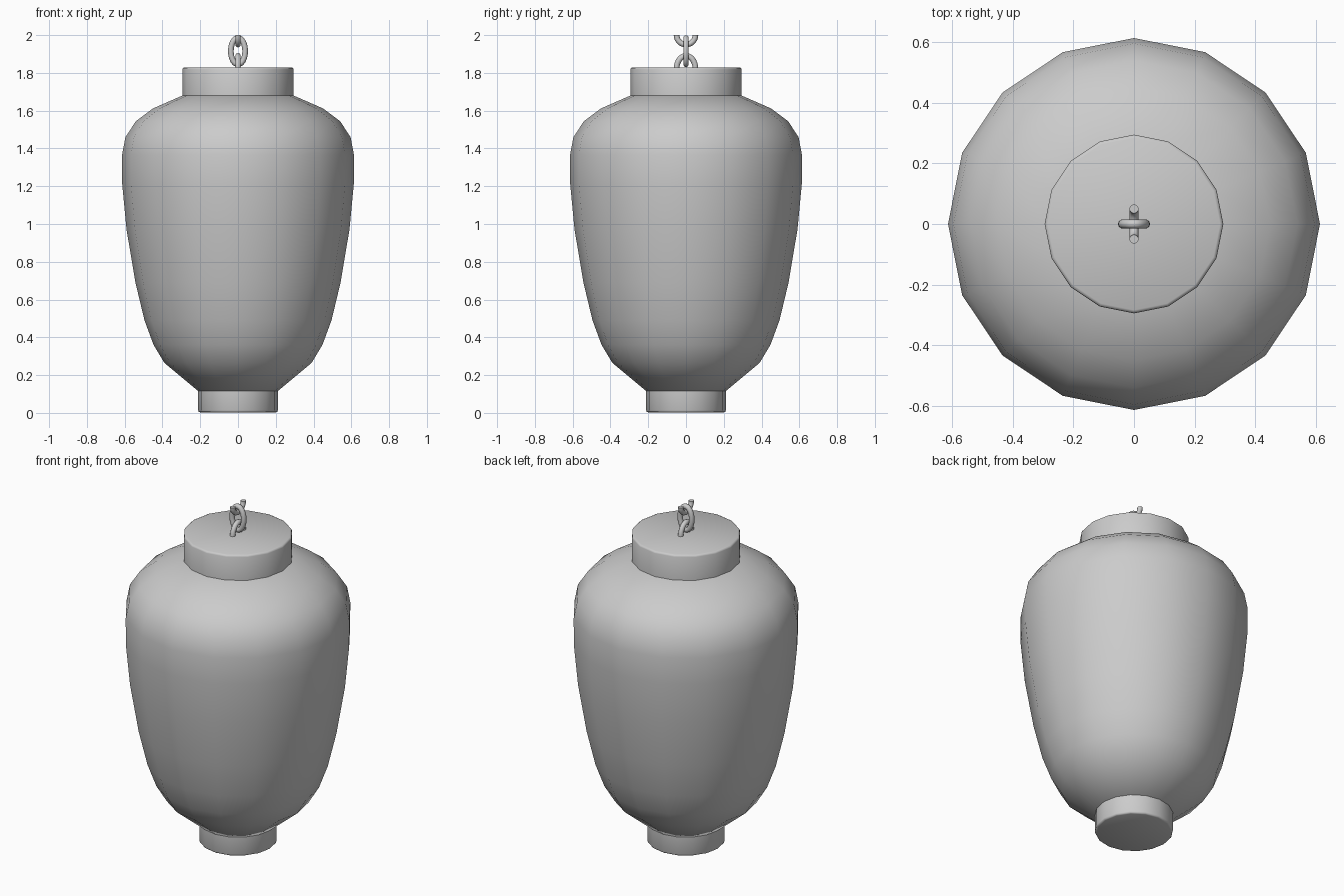
import bpy, bmesh, math
from mathutils import Vector

if "Cube" in bpy.data.objects:
    bpy.data.objects.remove(bpy.data.objects["Cube"])

SIDES = 16


def make_object(name, bm, angle):
    bmesh.ops.recalc_face_normals(bm, faces=bm.faces)
    mesh = bpy.data.meshes.new(name)
    bm.to_mesh(mesh)
    bm.free()
    obj = bpy.data.objects.new(name, mesh)
    bpy.context.collection.objects.link(obj)
    bpy.ops.object.select_all(action='DESELECT')
    obj.select_set(True)
    bpy.context.view_layer.objects.active = obj
    bpy.ops.object.shade_smooth_by_angle(angle=math.radians(angle))
    return obj


def bridge(bm, a, b):
    for i in range(len(a)):
        j = (i + 1) % len(a)
        bm.faces.new((a[i], a[j], b[j], b[i]))


def lathe(name, profile, caps, angle):
    """Revolve (radius, z) points around the z axis."""
    bm = bmesh.new()
    steps = [2 * math.pi * i / SIDES for i in range(SIDES)]
    rings = [[bm.verts.new((r * math.cos(a), r * math.sin(a), z)) for a in steps]
             for r, z in profile]
    for a, b in zip(rings, rings[1:]):
        bridge(bm, a, b)
    if caps:
        bm.faces.new(rings[0])
        bm.faces.new(rings[-1])
    return make_object(name, bm, angle)


def chain_link(name, center_z, width, height, along_x, start, sweep, steps, tube=0.015):
    """Oval tube in the xz or yz plane; a sweep below 360 leaves capped ends."""
    bm = bmesh.new()
    side = Vector((1, 0, 0)) if along_x else Vector((0, 1, 0))
    up, depth = Vector((0, 0, 1)), Vector((0, 1, 0)) if along_x else Vector((1, 0, 0))
    closed = sweep == 360
    rings = []
    for i in range(steps if closed else steps + 1):
        a = math.radians(start + sweep * i / steps)
        p = side * width * math.cos(a) + up * (center_z + height * math.sin(a))
        n = (side * height * math.cos(a) + up * width * math.sin(a)).normalized()
        rings.append([bm.verts.new(p + tube * (n * math.cos(t) + depth * math.sin(t)))
                      for t in [2 * math.pi * k / 10 for k in range(10)]])
    for a, b in zip(rings, rings[1:]):
        bridge(bm, a, b)
    if closed:
        bridge(bm, rings[-1], rings[0])
    else:
        bm.faces.new(rings[0])
        bm.faces.new(rings[-1])
    return make_object(name, bm, 50)


# Paper lantern body
lathe("lantern_body", [
    (0.21, 0.115), (0.39, 0.265), (0.447, 0.36), (0.495, 0.49), (0.543, 0.69),
    (0.59, 0.97), (0.613, 1.21), (0.614, 1.365), (0.596, 1.46), (0.54, 1.545),
    (0.45, 1.612), (0.29, 1.682)], True, 60)

# Top cap and bottom collar with softened outer rims
lathe("top_cap", [(0.295, 1.67), (0.295, 1.818), (0.292, 1.825), (0.284, 1.829)], True, 60)
lathe("bottom_collar", [(0.201, 0.003), (0.208, 0.006), (0.211, 0.013), (0.211, 0.13)], True, 60)

# Hanging chain: lower loop, full middle link, open upper loop
chain_link("chain_lower_loop", 1.822, 0.05, 0.068, False, 0, 180, 14)
chain_link("chain_middle_link", 1.915, 0.038, 0.07, True, 0, 360, 22)
chain_link("chain_upper_loop", 2.0, 0.05, 0.05, False, 180, 180, 14)
